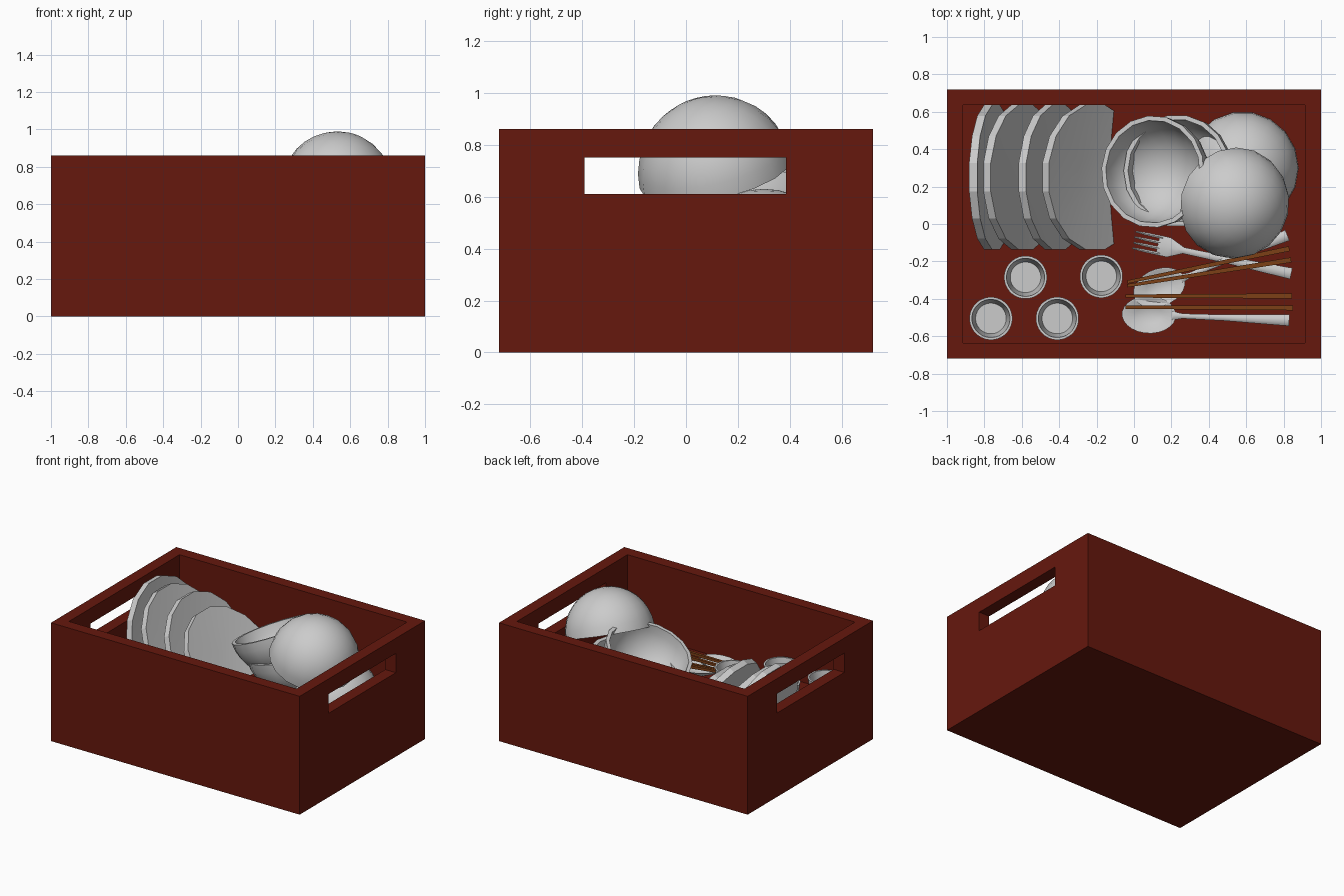
import bpy, bmesh, math
from mathutils import Vector, Matrix

if "Cube" in bpy.data.objects:
    bpy.data.objects.remove(bpy.data.objects["Cube"])

FLOOR = 0.31


def material(name, color):
    m = bpy.data.materials.new(name)
    m.diffuse_color = (*color, 1)
    m.use_nodes = True
    m.node_tree.nodes["Principled BSDF"].inputs["Base Color"].default_value = m.diffuse_color
    return m


RED = material("red_paint", (0.133, 0.009, 0.004))
WOOD = material("wood", (0.2, 0.05, 0.008))


def finish(name, bm, matrix=None, angle=None, mat=None):
    bmesh.ops.recalc_face_normals(bm, faces=bm.faces[:])
    me = bpy.data.meshes.new(name)
    bm.to_mesh(me)
    bm.free()
    ob = bpy.data.objects.new(name, me)
    bpy.context.collection.objects.link(ob)
    if matrix:
        ob.matrix_world = matrix
    if mat:
        me.materials.append(mat)
    if angle:
        bpy.ops.object.select_all(action='DESELECT')
        ob.select_set(True)
        bpy.context.view_layer.objects.active = ob
        bpy.ops.object.shade_smooth_by_angle(angle=math.radians(angle))
    return ob


def block(name, lo, hi, mat=None):
    lo, hi = Vector(lo), Vector(hi)
    bm = bmesh.new()
    bmesh.ops.create_cube(bm, size=1, matrix=Matrix.Translation((lo + hi) / 2)
                          @ Matrix.Diagonal((*(hi - lo), 1)))
    return finish(name, bm, mat=mat)


def skin(bm, rings, cap=True):
    """Bridge equal rings of points; optionally close both ends."""
    vs = [[bm.verts.new(p) for p in r] for r in rings]
    n = len(vs[0])
    for a, b in zip(vs, vs[1:]):
        for i in range(n):
            bm.faces.new((a[i], a[(i + 1) % n], b[(i + 1) % n], b[i]))
    if cap:
        bm.faces.new(vs[0])
        bm.faces.new(vs[-1])


def lathe(bm, profile, segs, sx=1, sy=1):
    """Revolve (r, z) pairs; r = 0 at both ends closes the shape."""
    ang = [2 * math.pi * (i + 0.5) / segs for i in range(segs)]
    skin(bm, [[(max(r, 1e-6) * math.cos(a) * sx, max(r, 1e-6) * math.sin(a) * sy, z)
               for a in ang] for r, z in profile], cap=False)
    bmesh.ops.remove_doubles(bm, verts=bm.verts[:], dist=1e-4)


def loft(bm, stations, sides=10):
    """Elliptical bar along x from (x, y, z, half width, half thickness)."""
    turn = [2 * math.pi * (i + 0.5) / sides for i in range(sides)]
    skin(bm, [[(x, y + w * math.cos(a), z + t * math.sin(a)) for a in turn]
              for x, y, z, w, t in stations])


def aim(centre, axis):
    q = Vector(axis).to_track_quat('Z', 'Y')
    return Matrix.Translation(centre) @ q.to_matrix().to_4x4()


def along(a, b):
    d = Vector(b) - Vector(a)
    return Matrix.Translation(a) @ d.to_track_quat('X', 'Z').to_matrix().to_4x4()


# Crate: hollowed block with a hand slot through both ends
crate = block("crate", (-1, -0.72, 0), (1, 0.72, 0.86), RED)
cutters = [block("hollow_cutter", (-0.915, -0.635, FLOOR), (0.915, 0.635, 1.2), RED),
           block("handle_cutter", (-1.2, -0.39, 0.61), (1.2, 0.385, 0.75), RED)]
bpy.context.view_layer.objects.active = crate
for c in cutters:
    mod = crate.modifiers.new("cut", 'BOOLEAN')
    mod.operation, mod.solver, mod.object = 'DIFFERENCE', 'EXACT', c
    bpy.ops.object.modifier_apply(modifier=mod.name)
    bpy.data.objects.remove(c)

# Plates: leaning in a row, top edge (x, z) and tilt from vertical
plates = [(-0.84, 0.855, 15), (-0.77, 0.815, 29), (-0.58, 0.81, 27), (-0.46, 0.73, 40)]
for i, (x, z, tilt) in enumerate(plates):
    t, R = math.radians(tilt), 0.395
    centre = (x + R * math.sin(t), 0.25, z - R * math.cos(t))
    bm = bmesh.new()
    lathe(bm, [(0, -0.045), (0.2, -0.045), (R, -0.045), (R, 0), (0.12, -0.02), (0, -0.02)], 16)
    finish(f"plate_{i + 1}", bm, aim(centre, (math.cos(t), 0, math.sin(t))), 20)

# Bowls: hemispherical shells, opening direction given per bowl
bowls = [((0.53, 0.115, 0.69), (-0.33, 0.2, -0.92)),
         ((0.58, 0.30, 0.33), (-0.06, 0, -1)),
         ((0.10, 0.28, 0.725), (-0.40, 0.03, 0.91)),
         ((0.23, 0.285, 0.61), (-0.30, 0, 0.95))]
for i, (centre, axis) in enumerate(bowls):
    arc = [math.radians(90 * k / 8) for k in range(9)]
    outer = [(0.3 * math.sin(a), -0.3 * math.cos(a)) for a in arc]
    inner = [(0.275 * math.sin(a), -0.275 * math.cos(a)) for a in reversed(arc)]
    bm = bmesh.new()
    lathe(bm, outer + inner, 18)
    finish(f"bowl_{i + 1}", bm, aim(centre, axis), 40)

# Small cups
for i, (x, y) in enumerate([(-0.58, -0.285), (-0.175, -0.28), (-0.765, -0.505), (-0.41, -0.505)]):
    bm = bmesh.new()
    lathe(bm, [(0, 0), (0.09, 0), (0.115, 0.16), (0.102, 0.16), (0.082, 0.02), (0, 0.02)], 32)
    finish(f"cup_{i + 1}", bm, Matrix.Translation((x, y, FLOOR)), 30)

# Spoons: shallow oval bowl and flaring handle
for i, (a, b) in enumerate([((0.08, -0.485, 0.36), (0.83, -0.515, 0.36)),
                            ((0.135, -0.34, 0.36), (0.82, -0.06, 0.36))]):
    length = (Vector(b) - Vector(a)).length
    bm = bmesh.new()
    lathe(bm, [(0, -0.045), (0.05, -0.038), (0.085, -0.018), (0.1, 0.004),
               (0.092, 0.004), (0.05, -0.028), (0, -0.035)], 24, sx=1.45)
    loft(bm, [(0.125, 0, 0, 0.025, 0.008), (0.18, 0, 0.005, 0.014, 0.01),
              (0.4, 0, 0.01, 0.017, 0.012), (length, 0, 0, 0.032, 0.016)])
    finish(f"spoon_{i + 1}", bm, along(a, b), 40)

# Fork: four tines, palm and handle
bm = bmesh.new()
for k in range(4):
    y = (k - 1.5) * 0.03
    loft(bm, [(0, y, 0.015, 0.005, 0.005), (0.06, y, 0, 0.009, 0.008), (0.15, y, -0.005, 0.01, 0.008)], 6)
loft(bm, [(0.13, 0, -0.005, 0.056, 0.008), (0.19, 0, -0.005, 0.056, 0.012),
          (0.235, 0, 0, 0.035, 0.012), (0.27, 0, 0.005, 0.018, 0.011),
          (0.5, 0, 0.01, 0.02, 0.012), (0.86, 0, 0, 0.032, 0.016)])
finish("fork", bm, along((0.0, -0.085, 0.345), (0.84, -0.265, 0.345)), 40)

# Chopsticks: tapered square rods lying across the cutlery
sticks = [((-0.045, -0.385), (0.845, -0.385)), ((-0.045, -0.445), (0.85, -0.448)),
          ((-0.035, -0.33), (0.84, -0.192)), ((-0.035, -0.31), (0.83, -0.132))]
for i, (a, b) in enumerate(sticks):
    length = (Vector(b) - Vector(a)).length
    bm = bmesh.new()
    loft(bm, [(0, 0, 0, 0.012, 0.012), (length, 0, 0, 0.019, 0.019)], 4)
    finish(f"chopstick_{i + 1}", bm, along((*a, 0.39), (*b, 0.39)), mat=WOOD)
